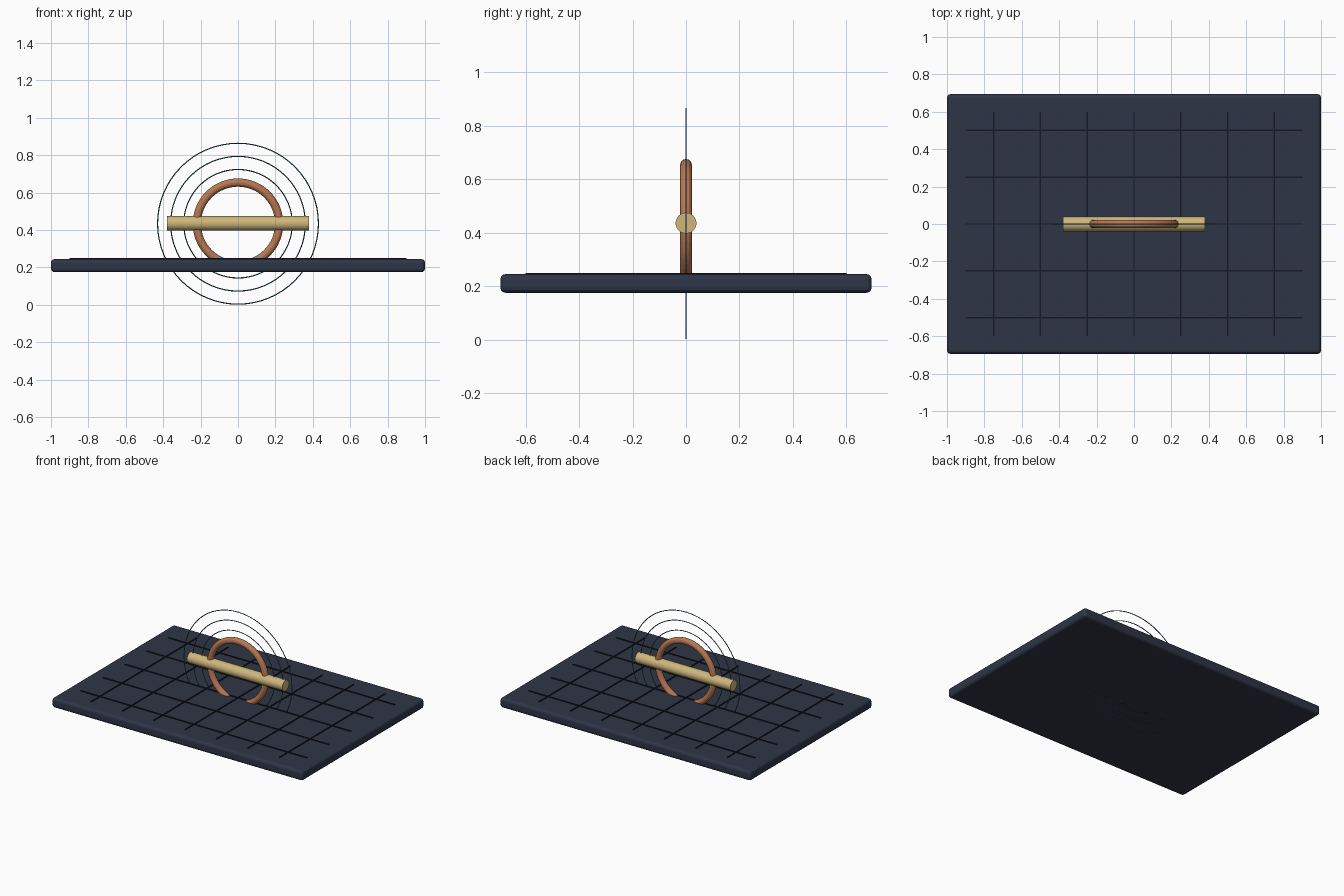
import bpy, math

if "Cube" in bpy.data.objects:
    bpy.data.objects.remove(bpy.data.objects["Cube"])


def material(name, rgb):
    m = bpy.data.materials.new(name)
    m.diffuse_color = (*rgb, 1)
    m.use_nodes = True
    m.node_tree.nodes["Principled BSDF"].inputs["Base Color"].default_value = m.diffuse_color
    return m


navy = material("navy slab", (0.028, 0.036, 0.062))
dark = material("dark grid line", (0.008, 0.010, 0.020))
copper = material("copper", (0.48, 0.19, 0.09))
brass = material("pale brass", (0.62, 0.47, 0.20))
teal = material("teal", (0.035, 0.16, 0.19))

CENTRE_Z = 0.434
SLAB_TOP = 0.245


def finish(name, mat, smooth=False):
    ob = bpy.context.object
    ob.name = name
    ob.data.materials.append(mat)
    if smooth:
        bpy.ops.object.shade_smooth_by_angle(angle=math.radians(35))
    return ob


def box(name, size, loc, mat, bevel=0):
    bpy.ops.mesh.primitive_cube_add(size=1, location=loc)
    bpy.context.object.scale = size
    bpy.ops.object.transform_apply(location=False, rotation=False, scale=True)
    ob = finish(name, mat)
    if bevel:
        mod = ob.modifiers.new("rounded edges", 'BEVEL')
        mod.width = bevel
        mod.segments = 3
    return ob


def ring(name, major, minor, sides, mat, smooth=False):
    bpy.ops.mesh.primitive_torus_add(
        major_radius=major, minor_radius=minor, major_segments=64,
        minor_segments=sides, location=(0, 0, CENTRE_Z),
        rotation=(math.pi / 2, 0, 0))
    return finish(name, mat, smooth)


# Base slab with rounded edges
box("slab", (2, 1.39, 0.07), (0, 0, SLAB_TOP - 0.035), navy, 0.02)

# Raised grid lines on the slab
STEP = 0.25
for i in range(-2, 3):
    box(f"long_grid_line_{i + 3}", (1.8, 0.008, 0.008),
        (0, i * STEP, SLAB_TOP + 0.001), dark)
for i in range(-3, 4):
    box(f"cross_grid_line_{i + 4}", (0.008, 1.2, 0.008),
        (i * STEP, 0, SLAB_TOP + 0.001), dark)

# Copper loop around the rod
ring("copper_loop", 0.22, 0.022, 12, copper)

# Horizontal rod
bpy.ops.mesh.primitive_cylinder_add(
    vertices=32, radius=0.039, depth=0.76, location=(0, 0, CENTRE_Z + 0.002),
    rotation=(0, math.pi / 2, 0))
finish("rod", brass, True)

# Thin field rings
for n, radius in enumerate((0.29, 0.36, 0.43), 1):
    ring(f"field_ring_{n}", radius, 0.003, 6, teal, True)
